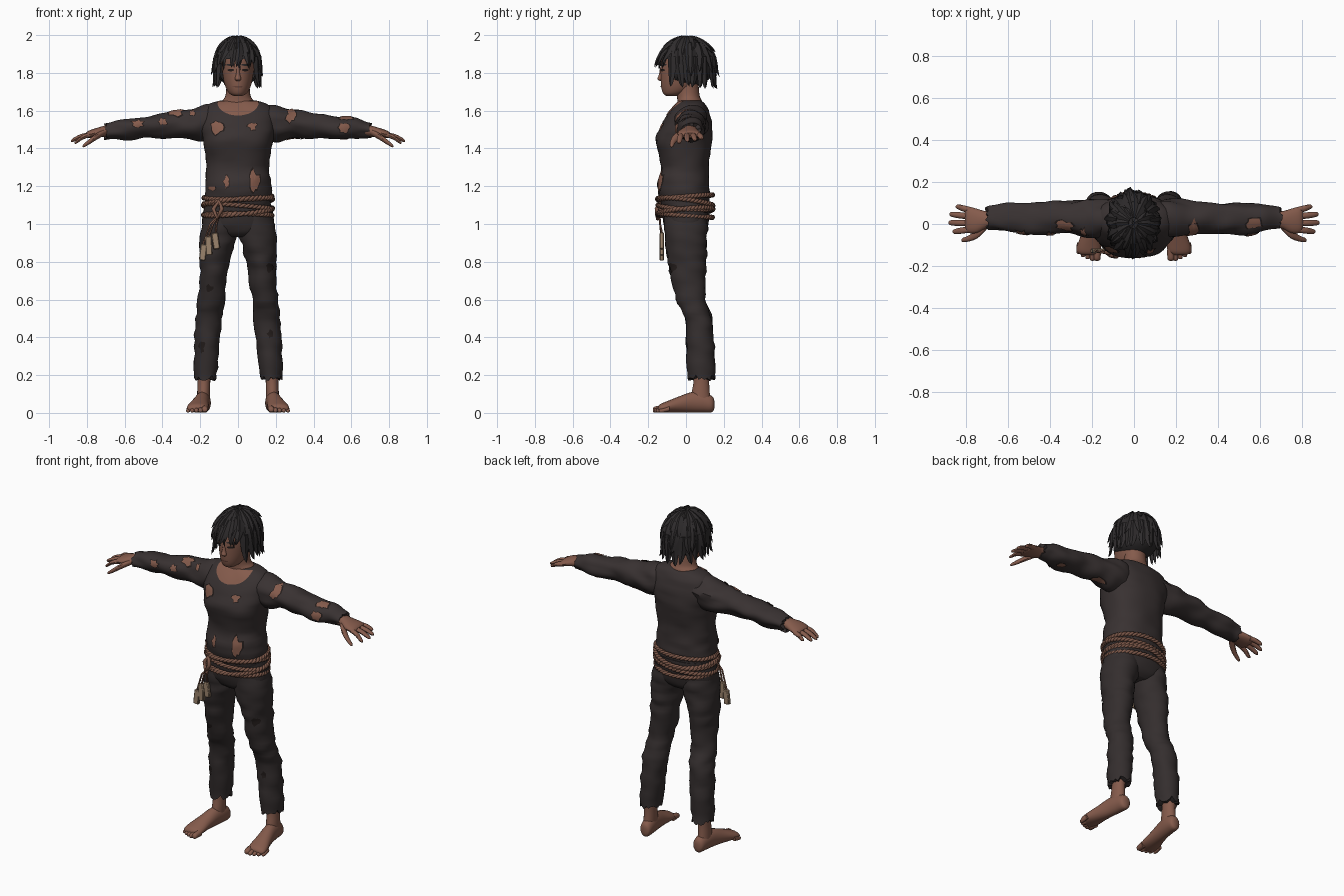
import bpy, bmesh, math, random
from mathutils import Vector, noise

if "Cube" in bpy.data.objects:
    bpy.data.objects.remove(bpy.data.objects["Cube"])

random.seed(4)


def material(name, rgb):
    m = bpy.data.materials.new(name)
    m.diffuse_color = (*rgb, 1)
    m.use_nodes = True
    m.node_tree.nodes["Principled BSDF"].inputs["Base Color"].default_value = m.diffuse_color
    return m


SKIN = material("brown_skin", (0.235, 0.105, 0.072))
SHIRT = material("charcoal_shirt", (0.040, 0.031, 0.031))
TROUSERS = material("dark_trousers", (0.034, 0.027, 0.027))
HAIR = material("black_hair", (0.027, 0.024, 0.025))
ROPE = material("brown_rope", (0.20, 0.095, 0.065))
TAG = material("tan_wood", (0.33, 0.23, 0.15))
EDGE = material("torn_edge", (0.017, 0.012, 0.011))
LIP = material("shaded_skin", (0.13, 0.055, 0.04))


def finish(name, bm, mat):
    bmesh.ops.recalc_face_normals(bm, faces=bm.faces)
    me = bpy.data.meshes.new(name)
    bm.to_mesh(me)
    bm.free()
    me.materials.append(mat)
    ob = bpy.data.objects.new(name, me)
    bpy.context.collection.objects.link(ob)
    return ob


def spline(keys, steps):
    """Catmull-Rom interpolation through tuples."""
    out, n = [], len(keys)
    for i in range(n - 1):
        p = [keys[max(0, min(n - 1, i + k))] for k in (-1, 0, 1, 2)]
        for s in range(steps):
            t = s / steps
            out.append([0.5 * (2 * b + (c - a) * t + (2 * a - 5 * b + 4 * c - d) * t * t
                               + (3 * b - a - 3 * c + d) * t ** 3) for a, b, c, d in zip(*p)])
    return out + [list(keys[-1])]


def loft(name, keys, axis, mat, n=24, steps=4, side=1, wrinkle=0, ragged=0, power=2.0):
    """Closed skin over rings (x, y, z, r1, r2) lying across the given axis."""
    u, v, w = {"x": (1, 2, 0), "y": (0, 2, 1), "z": (0, 1, 2)}[axis]
    bm, rings = bmesh.new(), []
    data = spline(keys, steps)
    for j, (x, y, z, r1, r2) in enumerate(data):
        ring = []
        for i in range(n):
            a = math.tau * i / n
            c, s = math.cos(a), math.sin(a)
            p = Vector((x, y, z))
            d = Vector((0, 0, 0))
            d[u] = math.copysign(abs(c) ** (2 / power), c)
            d[v] = math.copysign(abs(s) ** (2 / power), s)
            p[u] += max(r1, 0.002) * d[u]
            p[v] += max(r2, 0.002) * d[v]
            if wrinkle:
                p += d * wrinkle * noise.noise(Vector((p.x * 9 + side * 5, p.y * 9, p.z * 22)))
            if ragged and j == len(data) - 1:
                p[w] += random.uniform(-1, 1) * ragged
            p.x *= side
            ring.append(bm.verts.new(p))
        rings.append(ring)
    for a, b in zip(rings, rings[1:]):
        for i in range(n):
            bm.faces.new((a[i], a[(i + 1) % n], b[(i + 1) % n], b[i]))
    for ring, k in ((rings[0], data[0]), (rings[-1], data[-1])):
        m = bm.verts.new((k[0] * side, k[1], k[2]))
        for i in range(n):
            bm.faces.new((ring[i], ring[(i + 1) % n], m))
    return finish(name, bm, mat)


# Shirt body and trousers seat
torso = loft("shirt_body", [
    (0, 0, 1.08, .17, .125), (0, -.01, 1.16, .176, .134), (0, -.012, 1.22, .176, .136),
    (0, -.005, 1.31, .166, .126), (0, -.013, 1.43, .184, .15), (0, .003, 1.52, .196, .137),
    (0, .018, 1.60, .185, .102), (0, .025, 1.637, .15, .075), (0, .025, 1.655, .09, .05)],
    "z", SHIRT, n=48, wrinkle=.008, power=2.3)
seat = loft("trousers_seat", [
    (0, 0, 1.12, .172, .128), (0, 0, 1.02, .19, .122), (0, 0, .96, .165, .105), (0, 0, .93, .1, .07)],
    "z", TROUSERS, n=40, wrinkle=.005, power=2.3)

# Neck and head
loft("neck", [(0, .02, 1.58, .10, .07), (0, .02, 1.645, .088, .066), (0, .012, 1.68, .066, .06),
              (0, .005, 1.76, .06, .06)], "z", SKIN)
head = loft("head", [
    (0, -.075, 1.678, .022, .03), (0, -.062, 1.69, .045, .058), (0, -.042, 1.72, .064, .088),
    (0, -.028, 1.77, .078, .106), (0, -.016, 1.84, .086, .118), (0, -.01, 1.91, .08, .108),
    (0, 0, 1.96, .04, .05)], "z", SKIN, n=32)
loft("nose", [(0, -.134, 1.758, .010, .006), (0, -.136, 1.768, .017, .016), (0, -.132, 1.79, .011, .012),
              (0, -.130, 1.83, .007, .006)], "z", SKIN, n=12)

limbs = {}
for side, tag in ((1, "left"), (-1, "right")):
    # Sleeve with a torn cuff
    limbs["arm", side] = loft(tag + "_sleeve", [
        (.07, .03, 1.545, .06, .075), (.14, .03, 1.54, .085, .09), (.21, .03, 1.53, .088, .093),
        (.29, .03, 1.532, .08, .073), (.40, .028, 1.523, .074, .067), (.50, .025, 1.512, .074, .06),
        (.60, .03, 1.505, .066, .056), (.66, .03, 1.50, .06, .046), (.70, .03, 1.495, .052, .042)],
        "x", SHIRT, n=28, steps=5, side=side, wrinkle=.016, ragged=.012)
    # Hand, four fingers and a thumb
    loft(tag + "_hand", [(.64, .025, 1.50, .038, .032), (.70, .02, 1.492, .04, .03),
                         (.75, .015, 1.483, .058, .025), (.79, .02, 1.474, .062, .020),
                         (.805, .02, 1.47, .045, .012)], "x", SKIN, n=20, side=side)
    for i, (y0, y1, end, drop) in enumerate(((.066, .082, .85, .022), (.036, .046, .88, .03),
                                             (.004, .006, .885, .035), (-.026, -.036, .865, .045))):
        z = 1.474
        loft(f"{tag}_finger_{i + 1}", [(.775, y0, z, .014, .013), ((.775 + end) / 2, (y0 + y1) / 2, z - drop * .3, .015, .013),
                                       (end - .012, y1, z - drop * .85, .012, .010), (end, y1, z - drop, .004, .004)],
             "x", SKIN, n=10, steps=3, side=side)
    loft(tag + "_thumb", [(.70, -.005, 1.488, .018, .016), (.745, -.045, 1.465, .022, .017),
                          (.785, -.068, 1.437, .015, .014), (.815, -.076, 1.416, .010, .009),
                          (.823, -.077, 1.411, .004, .004)], "x", SKIN, n=12, side=side)
    # Trouser leg with a torn hem
    limbs["leg", side] = loft(tag + "_trouser_leg", [
        (.09, 0, 1.06, .085, .115), (.102, 0, .95, .096, .112), (.116, .002, .85, .088, .106),
        (.128, .01, .75, .074, .095), (.143, .027, .60, .069, .077), (.155, .066, .50, .070, .072),
        (.165, .078, .35, .066, .074), (.175, .083, .185, .060, .070)],
        "z", TROUSERS, n=28, steps=5, side=side, wrinkle=.012, ragged=.016)
    # Bare ankle, foot and toes turned outward
    loft(tag + "_ankle", [(.178, .085, .30, .042, .05), (.180, .082, .18, .034, .042),
                          (.182, .078, .11, .034, .048), (.184, .078, .05, .034, .055)],
         "z", SKIN, n=18, side=side)
    loft(tag + "_foot", [(.176, .150, .045, .012, .020), (.178, .138, .046, .032, .042), (.182, .09, .056, .038, .054),
                         (.190, .03, .056, .040, .054), (.202, -.04, .044, .047, .042),
                         (.212, -.10, .032, .056, .030), (.216, -.135, .025, .052, .022), (.218, -.148, .02, .03, .014)],
         "y", SKIN, n=20, side=side)
    for i in range(5):
        x, y, r = .176 + .022 * i, (-.176, -.176, -.168, -.158, -.143)[i], (.017, .013, .012, .012, .011)[i]
        loft(f"{tag}_toe_{i + 1}", [(x - .003, y + .055, .022, r, r * 1.2), (x, y + .02, r * 1.15, r, r),
                                    (x, y + .005, r, r * .85, r * .8), (x, y, r * .9, r * .3, r * .3)],
             "y", SKIN, n=10, steps=3, side=side)

bpy.context.view_layer.update()


def patch(name, ob, centre, normal, ru, rv, mat, lift, jag=.35, n=14, top=9.0, seed=1):
    """Thin plate projected onto a surface."""
    rnd = random.Random(seed)
    c, nrm = Vector(centre), Vector(normal).normalized()
    u = Vector((1, 0, 0))
    v = nrm.cross(u).normalized()
    radii = [1 + rnd.uniform(-jag, jag) for _ in range(n)]

    def project(a, k):
        p = c + (u * math.cos(a) * ru + v * math.sin(a) * rv) * k
        p.z = min(p.z, top)
        hit, loc, nor, _ = ob.ray_cast(p + nrm * .3, -nrm)
        if not hit:
            _, loc, nor, _ = ob.closest_point_on_mesh(p)
        return loc + nor * lift
    bm = bmesh.new()
    mid = bm.verts.new(project(0, 0))
    rings = [[bm.verts.new(project(math.tau * i / n, radii[i] * f)) for i in range(n)] for f in (.35, .7, 1)]
    for i in range(n):
        j = (i + 1) % n
        bm.faces.new((mid, rings[0][i], rings[0][j]))
        for a, b in zip(rings, rings[1:]):
            bm.faces.new((a[i], b[i], b[j], a[j]))
    return finish(name, bm, mat)


# Neckline, eyes, brows and mouth
patch("neckline", torso, (0, 0, 1.64), (0, -1, 0), .108, .068, SKIN, .004, jag=0, n=32, top=1.648)
for s in (1, -1):
    patch("eye", head, (s * .036, 0, 1.815), (0, -1, 0), .017, .007, EDGE, .003, jag=0)
    patch("brow", head, (s * .038, 0, 1.842), (0, -1, 0), .024, .005, HAIR, .004, jag=.1)
patch("mouth", head, (0, 0, 1.727), (0, -1, 0), .026, .004, LIP, .003, jag=.1)

# Rips in the clothes: dark edge with skin inside
F, B, T = (0, -1, 0), (0, 1, 0), (0, -.3, 1)
L, R = limbs["arm", 1], limbs["arm", -1]
rips = [(torso, (-.11, 0, 1.51), F, .028, .032), (torso, (.075, 0, 1.515), F, .022, .018),
        (torso, (.085, 0, 1.225), F, .022, .055), (torso, (-.06, 0, 1.225), F, .014, .028),
        (torso, (-.13, 0, 1.19), F, .018, .014), (L, (.28, 0, 1.57), F, .024, .028),
        (L, (.56, 0, 1.51), F, .024, .024), (R, (-.40, 0, 1.54), F, .022, .018),
        (R, (-.53, 0, 1.53), F, .026, .018), (R, (-.24, 0, 1.585), F, .014, .014),
        (R, (-.33, .02, 1.5), T, .04, .022), (L, (.57, .02, 1.5), T, .034, .026),
        (L, (.30, .02, 1.5), (0, .6, -1), .04, .02), (L, (.56, .02, 1.5), (0, .6, -1), .025, .018)]
for i, (ob, c, nrm, ru, rv) in enumerate(rips):
    patch("rip_edge", ob, c, nrm, ru * 1.25, rv * 1.2, EDGE, .003, seed=i)
    patch("rip", ob, c, nrm, ru, rv, SKIN, .006, seed=i)
for i, (s, x, z, rv) in enumerate(((1, .165, .77, .025), (-1, -.19, .35, .03), (-1, -.15, .66, .02), (1, .17, .42, .02))):
    patch("trouser_rip", limbs["leg", s], (x, 0, z), F, .016, rv, EDGE, .004, seed=i)


def cord(name, pts, r, cyclic=False):
    cu = bpy.data.curves.new(name, "CURVE")
    cu.dimensions = "3D"
    cu.bevel_depth, cu.bevel_resolution, cu.use_fill_caps = r, 1, True
    sp = cu.splines.new("POLY")
    sp.points.add(len(pts) - 1)
    for p, co in zip(sp.points, pts):
        p.co = (*co, 1)
    sp.use_cyclic_u = cyclic
    cu.materials.append(ROPE)
    bpy.context.collection.objects.link(bpy.data.objects.new(name, cu))


# Rope belt: tilted loops of two twisted strands
for k, (z, tilt, ph) in enumerate(((1.142, .012, .3), (1.115, .024, 2.4), (1.092, .016, 4.2), (1.065, .022, .9), (1.045, .010, 3.2))):
    for strand in (0, math.pi):
        pts = []
        for i in range(140):
            a = math.tau * i / 140
            q = a * 24 + strand
            g = .006 * math.cos(q) + .003 * (k % 2)
            pts.append(((.180 + g) * math.cos(a), -.004 + (.144 + g) * math.sin(a),
                        z + tilt * math.sin(a + ph) + .006 * math.sin(q)))
        cord("belt_rope", pts, .0085, True)

# Belt knot, hanging cords and wooden tags
cord("belt_knot", [(-.10, -.135, 1.12), (-.085, -.155, 1.08), (-.11, -.15, 1.03), (-.13, -.135, 1.08)], .012, True)
for x, z, tilt, h in ((-.185, .85, .12, .085), (-.155, .885, -.05, .10), (-.118, .91, -.15, .085)):
    cord("tag_cord", [(-.10, -.14, 1.05), (x * .5 - .055, -.137, 1.0), (x, -.127, z + h / 2)], .005)
    bm = bmesh.new()
    bmesh.ops.create_cube(bm, size=1)
    for v in bm.verts:
        p = Vector((v.co.x * .034, v.co.y * .022, v.co.z * h))
        v.co = (x + p.x + tilt * p.z, -.128 + p.y, z + p.z - tilt * p.x)
    bmesh.ops.bevel(bm, geom=bm.edges[:], offset=.004, segments=1, affect="EDGES")
    finish("wooden_tag", bm, TAG)

# Hair cap, open over the face
CENTRE, RX, RY, RZ = Vector((-.003, .005, 1.85)), .116, .142, .13
bm = bmesh.new()
bmesh.ops.create_uvsphere(bm, u_segments=32, v_segments=18, radius=1)
for v in bm.verts:
    x, y, z = v.co
    if z < 0:
        h = math.hypot(x, y) or 1
        x, y = x / h * (1 - z ** 4), y / h * (1 - z ** 4)
    v.co = CENTRE + Vector((x * RX, y * RY, z * RZ))
open_faces = [f for f in bm.faces if f.calc_center_median().z < 1.87
              and abs(math.atan2(f.calc_center_median().x, -f.calc_center_median().y)) < .9]
bmesh.ops.delete(bm, geom=open_faces, context="FACES")
finish("hair_cap", bm, HAIR)

# Hair locks: pointed wedges sweeping down the cap
hair = bmesh.new()


def lock(az, el0, el1, w, flare, sway=0.0):
    rings, n = [], 6
    for i in range(n):
        t = i / n
        el, a = math.radians(el0 + (el1 - el0) * t), math.radians(az) + sway * t * t
        out = Vector((math.sin(a), -math.cos(a), 0))
        side = Vector((math.cos(a), math.sin(a), 0))
        h = math.cos(max(el, 0)) * (1.0 + flare * t * t)
        p = CENTRE + Vector((out.x * RX * h, out.y * RY * h, RZ * math.sin(el) * (1.02 + (.1 * t if el > 0 else 0))))
        nrm = (out * math.cos(el) + Vector((0, 0, max(math.sin(el), 0)))).normalized()
        r = w * (1 - t) ** .6
        rings.append([hair.verts.new(q) for q in (p - side * r, p + nrm * r * .5, p + side * r, p - nrm * .008)])
    a, el = math.radians(az) + sway, math.radians(el1)
    h = math.cos(max(el, 0)) * (1 + flare)
    tip = hair.verts.new(CENTRE + Vector((math.sin(a) * RX * h, -math.cos(a) * RY * h, RZ * 1.04 * math.sin(el))))
    for p, q in zip(rings, rings[1:]):
        for i in range(4):
            hair.faces.new((p[i], p[(i + 1) % 4], q[(i + 1) % 4], q[i]))
    for i in range(4):
        hair.faces.new((rings[-1][i], rings[-1][(i + 1) % 4], tip))
    hair.faces.new(rings[0])


def jit(k):
    return random.uniform(-k, k)


for i in range(15):   # crown
    lock(i * 24 + jit(8), 80, 22 + jit(10), .034, .16 + jit(.06), jit(.25))
for i in range(19):   # middle
    az = i * 360 / 19 - 180
    lock(az + jit(5), 50, (-8 if abs(az) < 50 else -26) + jit(7), .032, .17 + jit(.06), jit(.2))
for i in range(17):   # nape and sides
    az = 58 + i * 244 / 16
    lock(az + jit(4), 15, -74 + jit(12), .030, .12 + jit(.07), jit(.15))
for i in range(8):    # fringe
    lock(-52 + i * 15 + jit(4), 60, -11 + jit(7), .022, .08 + jit(.03), jit(.25))
for az in (-60, 20, 110, 200):   # top tufts
    lock(az, 88, 62, .025, .5, .3)
finish("hair_locks", hair, HAIR)

# Smooth shading with sharp edges kept
for ob in bpy.context.scene.objects:
    ob.select_set(ob.type == "MESH")
bpy.context.view_layer.objects.active = torso
bpy.ops.object.shade_smooth_by_angle(angle=math.radians(40))
